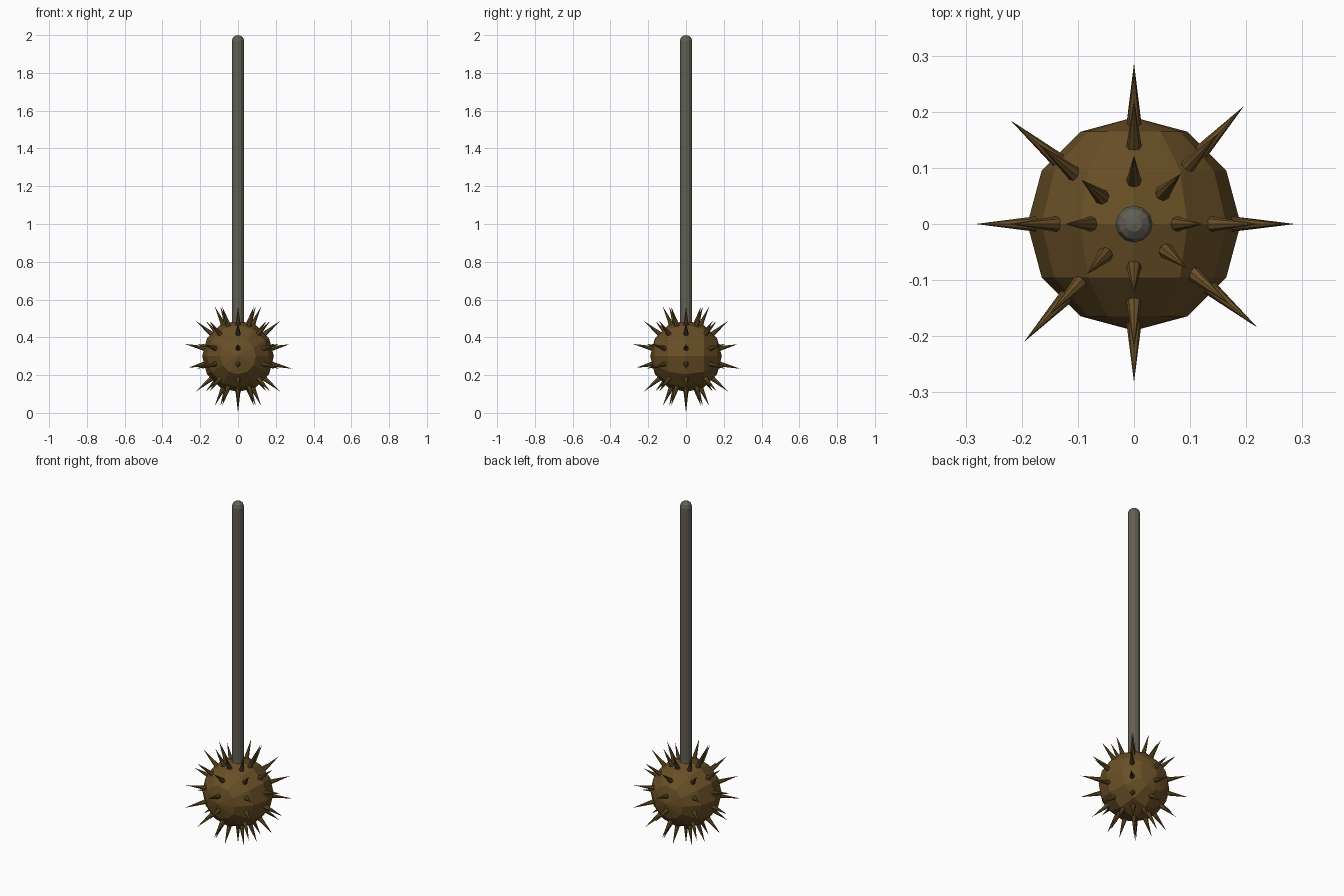
import bpy, bmesh, math
from mathutils import Matrix, Vector

if "Cube" in bpy.data.objects:
    bpy.data.objects.remove(bpy.data.objects["Cube"])

CENTRE = Vector((0, 0, 0.30))


def material(name, rgb):
    m = bpy.data.materials.new(name)
    m.diffuse_color = (*rgb, 1)
    m.use_nodes = True
    m.node_tree.nodes["Principled BSDF"].inputs["Base Color"].default_value = m.diffuse_color
    return m


BROWN = material("rusty brown", (0.141, 0.078, 0.020))
GREY = material("dull grey", (0.122, 0.113, 0.086))


def finish(bm, name, mat):
    bmesh.ops.recalc_face_normals(bm, faces=bm.faces)
    me = bpy.data.meshes.new(name)
    bm.to_mesh(me)
    bm.free()
    me.materials.append(mat)
    ob = bpy.data.objects.new(name, me)
    bpy.context.collection.objects.link(ob)
    return ob


# Ball head: low-poly sphere with its poles along y
bm = bmesh.new()
bmesh.ops.create_uvsphere(
    bm, u_segments=12, v_segments=6, radius=0.19,
    matrix=Matrix.Translation(CENTRE) @ Matrix.Rotation(math.pi / 2, 4, 'X'))
finish(bm, "ball_head", BROWN)


# Spikes: cones pointing out from the ball centre
def spike(bm, azimuth, elevation, tip):
    a, e = math.radians(azimuth), math.radians(elevation)
    d = Vector((math.cos(a) * math.cos(e), math.sin(a) * math.cos(e), math.sin(e)))
    base = 0.165
    bmesh.ops.create_cone(
        bm, cap_ends=True, segments=8, radius1=0.0155, radius2=0, depth=tip - base,
        matrix=Matrix.Translation(CENTRE + d * (base + tip) / 2)
        @ d.to_track_quat('Z', 'Y').to_matrix().to_4x4())


bm = bmesh.new()
for az in (0, 47, 90, 140, 180, 227, 270, 320):
    for el in (65, 40, 13, -13, -40, -65):
        tip = 0.29
        if el == 13 and az in (0, 90):
            tip = 0.28
        if el == -13:
            tip = 0.27 if az in (180, 270) else 0.295
        spike(bm, az, el, tip)
spike(bm, 0, -90, 0.30)
finish(bm, "spikes", BROWN)

# Shaft: rod with a domed end, spun from a profile
bm = bmesh.new()
profile = [(0, 0.32), (0.033, 0.32), (0.033, 1.968), (0.027, 1.987), (0.014, 1.997), (0, 2.0)]
verts = [bm.verts.new((r, 0, z)) for r, z in profile]
edges = [bm.edges.new(p) for p in zip(verts, verts[1:])]
bmesh.ops.spin(bm, geom=verts + edges, cent=(0, 0, 0), axis=(0, 0, 1),
               angle=math.tau, steps=12, use_merge=True)
bmesh.ops.remove_doubles(bm, verts=bm.verts, dist=0.0001)
finish(bm, "shaft", GREY)
